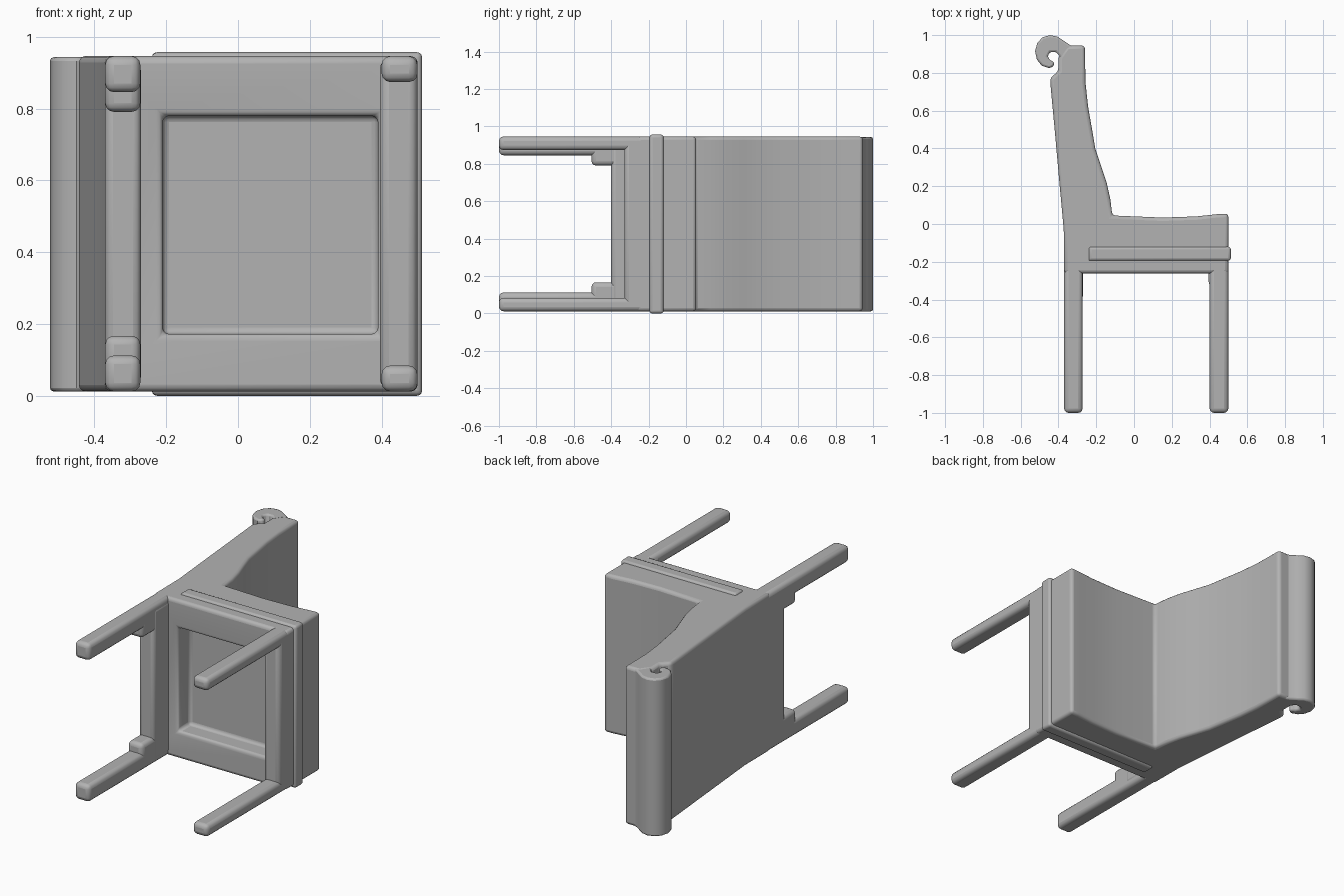
import bpy, bmesh, math

if "Cube" in bpy.data.objects:
    bpy.data.objects.remove(bpy.data.objects["Cube"])

grey = bpy.data.materials.new("soft grey")
grey.diffuse_color = (0.45, 0.45, 0.45, 1)
grey.use_nodes = True
grey.node_tree.nodes["Principled BSDF"].inputs["Base Color"].default_value = grey.diffuse_color


def finish(name, bm, bevel, segments=3, cutter=None):
    bmesh.ops.recalc_face_normals(bm, faces=bm.faces)
    me = bpy.data.meshes.new(name)
    bm.to_mesh(me)
    bm.free()
    ob = bpy.data.objects.new(name, me)
    bpy.context.collection.objects.link(ob)
    me.materials.append(grey)
    if cutter:
        cut = ob.modifiers.new("recess", 'BOOLEAN')
        cut.object, cut.operation, cut.solver = cutter, 'DIFFERENCE', 'EXACT'
    if bevel:
        b = ob.modifiers.new("rounding", 'BEVEL')
        b.width, b.segments = bevel, segments
        b.limit_method, b.angle_limit = 'ANGLE', math.radians(48)
    bpy.ops.object.select_all(action='DESELECT')
    ob.select_set(True)
    bpy.context.view_layer.objects.active = ob
    bpy.ops.object.shade_smooth_by_angle(angle=math.radians(40))
    return ob


def extrude(name, pts, z0, z1, bevel, **kw):
    """Outline in x, y pushed along z."""
    bm = bmesh.new()
    face = bm.faces.new([bm.verts.new((x, y, z0)) for x, y in pts])
    res = bmesh.ops.extrude_face_region(bm, geom=[face])
    for v in res["geom"]:
        if isinstance(v, bmesh.types.BMVert):
            v.co.z = z1
    return finish(name, bm, bevel, **kw)


def box(name, x0, x1, y0, y1, z0, z1, bevel, **kw):
    return extrude(name, [(x0, y0), (x1, y0), (x1, y1), (x0, y1)], z0, z1, bevel, **kw)


Z0, Z1 = 0.012, 0.946
MID = (Z0 + Z1) / 2

# Hidden cutter for the open frame under the seat
cutter = box("recess_cutter", -0.21, 0.39, -0.5, -0.15, 0.172, 0.78, 0)
cutter.hide_render = True
cutter.hide_viewport = True
cutter.display_type = 'WIRE'

# Seat and backrest in one side outline
body = [(-0.37, -0.262), (0.50, -0.262), (0.50, 0.055), (0.44, 0.052), (0.33, 0.04),
        (0.15, 0.034), (-0.115, 0.045), (-0.125, 0.13), (-0.145, 0.22), (-0.175, 0.31),
        (-0.205, 0.40), (-0.222, 0.50), (-0.243, 0.62), (-0.257, 0.75), (-0.26, 0.945),
        (-0.355, 0.945), (-0.40, 0.88), (-0.40, 0.81), (-0.445, 0.77), (-0.435, 0.66),
        (-0.42, 0.50), (-0.395, 0.22), (-0.372, -0.03)]
extrude("seat_and_backrest", body, Z0, Z1, 0.018, cutter=cutter)

# Rolled scroll along the top of the backrest
scroll = [(-0.31, 0.937), (-0.34, 0.948), (-0.37, 0.968), (-0.405, 0.992), (-0.445, 1.0),
          (-0.485, 0.988), (-0.512, 0.958), (-0.524, 0.915), (-0.514, 0.87), (-0.488, 0.838),
          (-0.45, 0.825), (-0.425, 0.835), (-0.422, 0.858), (-0.445, 0.868), (-0.458, 0.888),
          (-0.445, 0.91), (-0.415, 0.912), (-0.395, 0.89), (-0.385, 0.85), (-0.33, 0.85)]
extrude("backrest_scroll", scroll, Z0, Z1 - 0.003, 0.01, segments=2)

# Piping band round the seat
box("seat_piping", -0.24, 0.513, -0.195, -0.12, 0.0, 0.957, 0.022, cutter=cutter)

# Cross rails below the seat
box("back_rail", -0.37, -0.27, -0.40, -0.2, Z0 + 0.02, Z1 - 0.02, 0.022)
box("front_rail", 0.395, 0.50, -0.33, -0.2, Z0 + 0.01, Z1 - 0.01, 0.025)

# Legs and rear corner brackets, mirrored across the seat width
for side, sgn in (("upper", 1), ("lower", -1)):
    def zs(a, b):
        return sorted((MID + sgn * a, MID + sgn * b))
    half = (Z1 - Z0) / 2
    box(side + "_back_leg", -0.37, -0.272, -1.0, -0.2, *zs(half - 0.1, half), 0.024)
    box(side + "_front_leg", 0.40, 0.50, -1.0, -0.2, *zs(half - 0.072, half), 0.024)
    box(side + "_back_bracket", -0.37, -0.272, -0.505, -0.25, *zs(half - 0.155, half - 0.03), 0.024)
